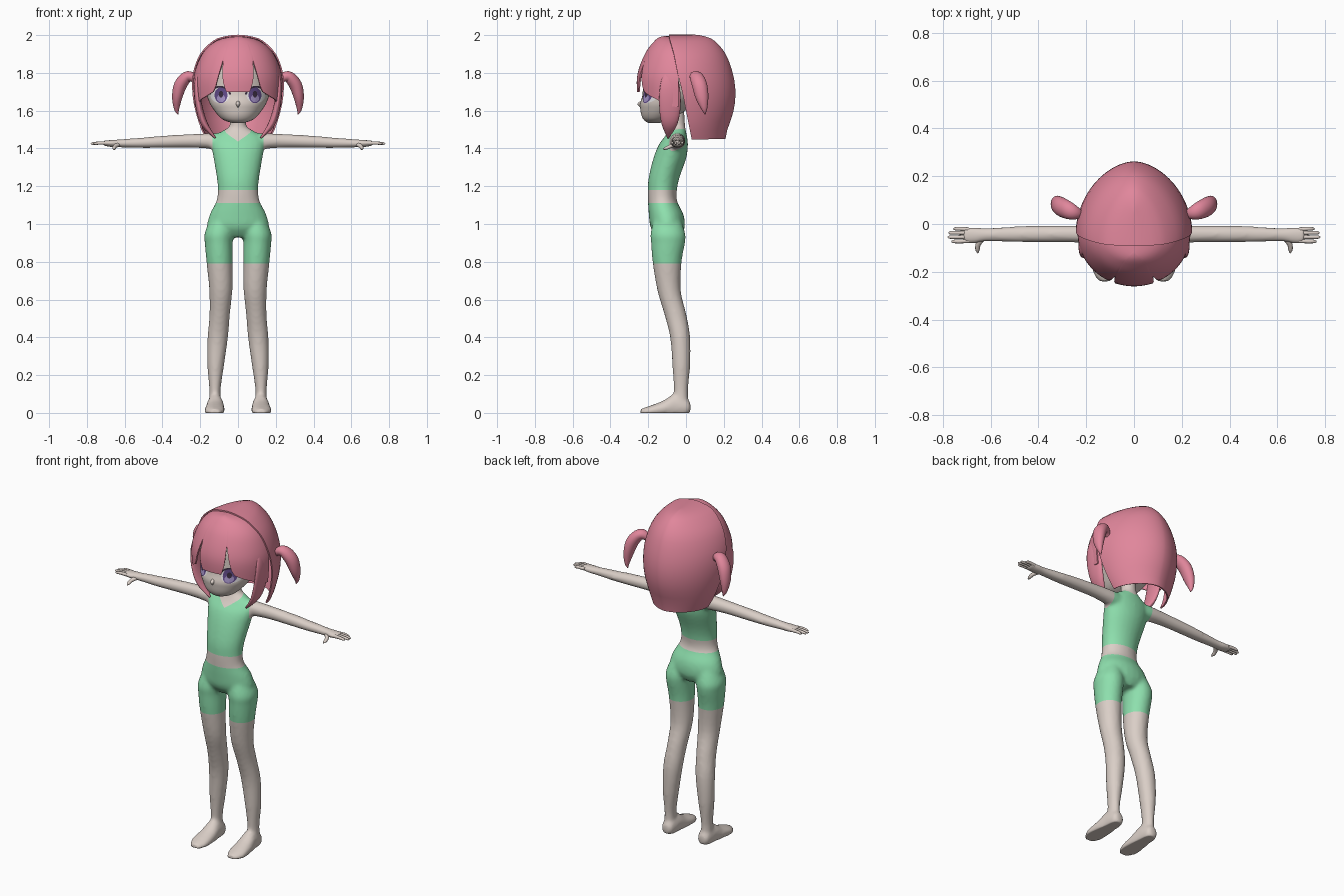
import bpy, bmesh, math
from mathutils import Vector
from mathutils.bvhtree import BVHTree

if "Cube" in bpy.data.objects:
    bpy.data.objects.remove(bpy.data.objects["Cube"])

X, Y, Z = Vector((1, 0, 0)), Vector((0, 1, 0)), Vector((0, 0, 1))


def material(name, r, g, b):
    m = bpy.data.materials.new(name)
    m.use_nodes = True
    m.diffuse_color = (r, g, b, 1)
    m.node_tree.nodes["Principled BSDF"].inputs["Base Color"].default_value = (r, g, b, 1)
    return m


SKIN = material("skin", .70, .62, .57)
HAIR = material("pink_hair", .75, .24, .33)
CLOTH = material("mint_cloth", .27, .74, .42)
WHITE = material("eye_white", .80, .78, .80)
IRIS = material("violet_iris", .12, .07, .25)
GLOW = material("pale_violet", .36, .28, .55)
LASH = material("dark_lash", .04, .025, .05)


def spline(pts, k=4):
    """Catmull-Rom refinement of a list of tuples."""
    p = [Vector(q) for q in pts]
    p = [p[0]] + p + [p[-1]]
    out = []
    for a, b, c, d in zip(p, p[1:], p[2:], p[3:]):
        for i in range(k):
            t = i / k
            out.append(b + (c - a) * (t / 2) + (a * 2 - b * 5 + c * 4 - d) * (t * t / 2)
                       + (b * 3 - a - c * 3 + d) * (t ** 3 / 2))
    return out + [p[-1]]


def sweep(bm, pts, ref, axis=None, side=1, n=24):
    """Elliptical tube through (x, y, z, ref radius, other radius)."""
    path = spline(pts)
    rings = []
    for i, p in enumerate(path):
        t = axis or (path[min(i + 1, len(path) - 1)] - path[max(i - 1, 0)]).to_3d_safe() \
            if axis else Vector((path[min(i + 1, len(path) - 1)] - path[max(i - 1, 0)])[:3]).normalized()
        u = (ref - t * ref.dot(t)).normalized()
        v = t.cross(u)
        ring = []
        for j in range(n):
            a = math.tau * j / n
            q = Vector(p[:3]) + u * (max(p[3], .001) * math.cos(a)) + v * (max(p[4], .001) * math.sin(a))
            ring.append(bm.verts.new((q.x * side, q.y, q.z)))
        rings.append(ring)
    for r, s in zip(rings, rings[1:]):
        for j in range(n):
            bm.faces.new((r[j], r[j - 1], s[j - 1], s[j]))
    bm.faces.new(rings[0])
    bm.faces.new(rings[-1])


def finish(bm, name, *mats, angle=50):
    bmesh.ops.recalc_face_normals(bm, faces=bm.faces)
    me = bpy.data.meshes.new(name)
    bm.to_mesh(me)
    bm.free()
    for m in mats:
        me.materials.append(m)
    ob = bpy.data.objects.new(name, me)
    bpy.context.scene.collection.objects.link(ob)
    me.shade_smooth()
    me.set_sharp_from_angle(angle=math.radians(angle))
    return ob


def bake(ob):
    """Replace the mesh by its modified result."""
    dg = bpy.context.evaluated_depsgraph_get()
    me = bpy.data.meshes.new_from_object(ob.evaluated_get(dg))
    ob.modifiers.clear()
    ob.data = me
    return me


# Body: torso, legs, feet and arms fused into one skin
bm = bmesh.new()
sweep(bm, [(0, -.09, .93, .09, .06), (0, -.097, .98, .16, .09), (0, -.105, 1.05, .15, .092),
           (0, -.124, 1.12, .115, .077), (0, -.125, 1.18, .107, .077), (0, -.115, 1.25, .113, .082),
           (0, -.085, 1.35, .13, .087), (0, -.067, 1.42, .14, .077), (0, -.053, 1.465, .125, .058),
           (0, -.047, 1.495, .08, .046), (0, -.045, 1.52, .045, .041), (0, -.05, 1.6, .042, .04)], X, Z)
for s in (1, -1):
    sweep(bm, [(.085, -.1, 1.03, .06, .07), (.1, -.096, .95, .077, .092), (.102, -.095, .9, .074, .09),
               (.098, -.1, .8, .069, .077), (.091, -.09, .65, .061, .062), (.097, -.056, .52, .054, .058),
               (.107, -.031, .4, .054, .053), (.118, -.025, .25, .044, .047),
               (.122, -.027, .12, .03, .038), (.122, -.027, .04, .034, .04)], X, Z, s)
    sweep(bm, [(.12, .024, .03, .018, .02), (.12, .005, .03, .036, .045), (.12, -.06, .035, .043, .065),
               (.122, -.12, .022, .051, .043), (.124, -.19, .01, .053, .028),
               (.122, -.24, .003, .028, .018)], X, Y, s)
    sweep(bm, [(.08, -.045, 1.435, .04, .045), (.14, -.045, 1.439, .042, .042), (.25, -.042, 1.44, .036, .036),
               (.4, -.042, 1.435, .035, .032), (.5, -.043, 1.43, .033, .028), (.62, -.045, 1.427, .028, .022),
               (.66, -.047, 1.426, .034, .02), (.715, -.047, 1.428, .034, .014)], Y, X, s)
body = finish(bm, "body", SKIN, CLOTH)
mod = body.modifiers.new("fuse", "REMESH")
mod.mode, mod.voxel_size = "VOXEL", .01
mod = body.modifiers.new("relax", "SMOOTH")
mod.factor, mod.iterations = .5, 6
me = bake(body)

# Clothing: clean cuts along the hems, then colour by region
bm = bmesh.new()
bm.from_mesh(me)
cuts = [((0, 0, h), Z) for h in (.79, 1.11, 1.18)]
cuts += [((s * .135, 0, 0), X) for s in (1, -1)]
cuts += [((0, 0, 1.49), Vector((s * .45, -.4, 1)).normalized()) for s in (1, -1)]
for co, no in cuts:
    bmesh.ops.bisect_plane(bm, geom=bm.verts[:] + bm.edges[:] + bm.faces[:], plane_co=co, plane_no=no)
for v in bm.verts:
    v.co.z = max(v.co.z, 0)
for f in bm.faces:
    c = f.calc_center_median()
    shorts = .79 < c.z < 1.11
    top = 1.18 < c.z < 1.49 + .45 * abs(c.x) + .4 * c.y and abs(c.x) < .135
    f.material_index = int(shorts or top)
bm.to_mesh(me)
bm.free()
me.shade_smooth()

# Fingers and thumbs
for s, label in ((1, "left"), (-1, "right")):
    bm = bmesh.new()
    for y, tip in ((-.02, .757), (-.037, .777), (-.055, .78), (-.073, .765)):
        sweep(bm, [(.69, y * .9 - .005, 1.428, .009, .01), (.73, y, 1.429, .008, .009),
                   (tip - .01, y, 1.426, .007, .007), (tip, y, 1.425, .002, .002)], Y, X, s, 10)
    sweep(bm, [(.635, -.06, 1.422, .014, .012), (.652, -.085, 1.41, .011, .01),
               (.655, -.108, 1.4, .009, .008), (.653, -.122, 1.396, .002, .002)], X, None, s, 10)
    finish(bm, label + "_fingers", SKIN)

# Head: rows of height, half width, front and back
bm = bmesh.new()
rows = [(1.535, .03, -.2, -.14), (1.55, .075, -.222, -.09), (1.575, .105, -.236, -.04), (1.61, .132, -.242, .01),
        (1.64, .15, -.243, .05), (1.685, .166, -.23, .09), (1.75, .177, -.226, .12), (1.82, .178, -.22, .13),
        (1.89, .15, -.18, .12), (1.94, .09, -.12, .09), (1.96, .01, -.03, .01)]
sweep(bm, [(0, (f + b) / 2, z, w, (b - f) / 2) for z, w, f, b in rows], X, Z, n=40)
face = BVHTree.FromBMesh(bm)
finish(bm, "head", SKIN)
bm = bmesh.new()
sweep(bm, [(0, -.23, 1.655, .003, .004), (0, -.245, 1.637, .011, .012), (0, -.24, 1.618, .003, .004)], X, Z, n=12)
finish(bm, "nose", SKIN)


def patch(name, mat, cx, cz, rx, rz, lift, a0=0, a1=360, r0=0, r1=1):
    """Thin elliptical sector laid onto the face."""
    bm = bmesh.new()
    grid = []
    for i in range(33):
        a = math.radians(a0 + (a1 - a0) * i / 32)
        col = []
        for j in range(6):
            r = r0 + (r1 - r0) * j / 5
            x, z = cx + rx * r * math.cos(a), cz + rz * r * math.sin(a)
            hit = face.ray_cast(Vector((x, -1, z)), Y)[0]
            col.append(bm.verts.new((x, (hit.y if hit else -.1) - lift, z)))
        grid.append(col)
    for c, d in zip(grid, grid[1:]):
        for j in range(5):
            bm.faces.new((c[j], d[j], d[j + 1], c[j + 1]))
    bmesh.ops.remove_doubles(bm, verts=bm.verts, dist=.0002)
    finish(bm, name, mat)


# Eyes
for s, label in ((1, "left"), (-1, "right")):
    patch(label + "_eye_white", WHITE, s * .095, 1.682, .05, .042, .002)
    patch(label + "_iris", IRIS, s * .09, 1.682, .034, .042, .004)
    patch(label + "_iris_glow", GLOW, s * .09, 1.665, .022, .02, .006)
    patch(label + "_pupil", LASH, s * .09, 1.687, .012, .017, .007)
    patch(label + "_upper_lash", LASH, s * .095, 1.682, .05, .042, .006, 5, 175, .95, 1.17)


def shell(name, rows, hem, p, n=120, m=18):
    """Half-round hair shell; rows hold height, half width, far y and edge y."""
    table = spline(rows, 6)

    def at(z):
        for a, b in zip(table, table[1:]):
            if z <= b[0]:
                return a.lerp(b, max(0, (z - a[0]) / max(b[0] - a[0], 1e-6)))
        return table[-1]
    bm = bmesh.new()
    grid = []
    for i in range(n + 1):
        t = math.pi * i / n
        c, s = math.cos(t), math.sin(t)
        low, col = hem(abs(c)), []
        for j in range(m + 1):
            z = low + (rows[-1][0] - low) * math.sin(j / m * math.pi / 2)
            _, w, far, edge = at(z)
            col.append(bm.verts.new((math.copysign(abs(c) ** p, c) * w,
                                     edge + (far - edge) * max(s, 0) ** p, z)))
        grid.append(col)
    for a, b in zip(grid, grid[1:]):
        for j in range(m):
            bm.faces.new((a[j], b[j], b[j + 1], a[j + 1]))
    bmesh.ops.remove_doubles(bm, verts=bm.verts, dist=.0003)
    ob = finish(bm, name, HAIR)
    mod = ob.modifiers.new("thickness", "SOLIDIFY")
    mod.thickness, mod.offset = .008, 0
    me = bake(ob)
    me.shade_smooth()
    me.set_sharp_from_angle(angle=math.radians(50))


def fringe_hem(s):
    """Scalloped lower edge: centre bang, gap, side bang."""
    pts = [(0, 1.7), (.27, 1.7), (.35, 1.76), (.38, 1.87), (.44, 1.79), (.5, 1.73),
           (.56, 1.7), (.85, 1.66), (1, 1.62)]
    for (a, u), (b, v) in zip(pts, pts[1:]):
        if s <= b:
            return u + (v - u) * (s - a) / (b - a)
    return pts[-1][1]


# Hair: back shell and fringe
shell("back_hair", [(1.45, .165, .205, .03), (1.5, .19, .215, .02), (1.6, .222, .248, 0), (1.7, .238, .258, -.02),
                    (1.8, .234, .243, -.045), (1.9, .196, .205, -.065), (1.97, .125, .145, -.085),
                    (1.992, .06, .09, -.09), (1.998, 0, .05, -.09)], lambda s: 1.45, 1.12)
shell("fringe", [(1.6, .222, -.245, -.04), (1.74, .232, -.257, -.04), (1.82, .22, -.246, -.04),
                 (1.91, .178, -.208, -.05), (1.965, .115, -.165, -.06), (1.985, .05, -.14, -.07),
                 (1.99, 0, -.12, -.07)], fringe_hem, 1)

# Side locks and little bunches
for s, label in ((1, "left"), (-1, "right")):
    bm = bmesh.new()
    sweep(bm, [(.2, -.08, 1.84, .02, .01), (.218, -.085, 1.74, .05, .014), (.208, -.085, 1.63, .057, .018),
               (.178, -.088, 1.53, .042, .018), (.12, -.095, 1.455, .004, .004)], Y, None, s)
    finish(bm, label + "_side_lock", HAIR)
    bm = bmesh.new()
    sweep(bm, [(.215, .04, 1.75, .012, .012), (.24, .045, 1.775, .026, .024), (.27, .055, 1.778, .036, .03),
               (.305, .072, 1.735, .04, .034), (.322, .085, 1.67, .034, .027),
               (.325, .097, 1.61, .016, .014), (.318, .1, 1.58, .002, .002)], Y, None, s)
    finish(bm, label + "_hair_bunch", HAIR)
